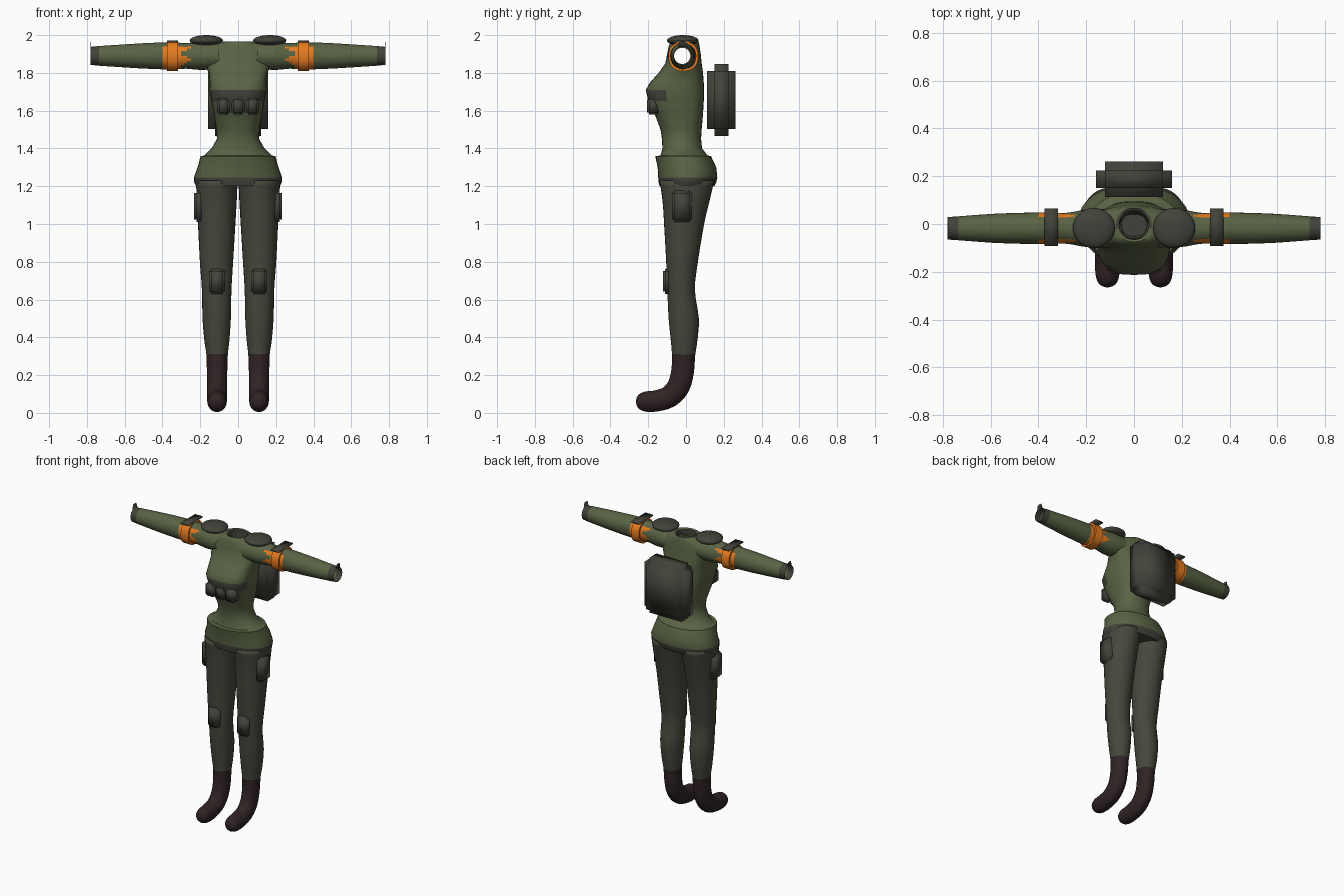
import bpy, bmesh, math
from mathutils import Vector, Matrix

cube = bpy.data.objects.get("Cube")
if cube:
    bpy.data.objects.remove(cube, do_unlink=True)


def material(name, *rgb):
    m = bpy.data.materials.new(name)
    m.use_nodes = True
    m.diffuse_color = (*rgb, 1)
    m.node_tree.nodes["Principled BSDF"].inputs["Base Color"].default_value = (*rgb, 1)
    return m


GREEN = material("jacket green", .1, .125, .058)
PANTS = material("trouser grey green", .06, .063, .044)
BOOT = material("boot brown", .03, .017, .018)
GEAR = material("gear grey", .055, .055, .043)
ORANGE = material("armband orange", .78, .2, .015)
X, Y, Z = Vector((1, 0, 0)), Vector((0, 1, 0)), Vector((0, 0, 1))


def finish(name, bm, mats, rule=None):
    bmesh.ops.recalc_face_normals(bm, faces=bm.faces)
    for f in bm.faces:
        f.smooth = True
        if rule:
            f.material_index = rule(f.calc_center_median())
    me = bpy.data.meshes.new(name)
    bm.to_mesh(me)
    bm.free()
    for m in mats:
        me.materials.append(m)
    ob = bpy.data.objects.new(name, me)
    bpy.context.collection.objects.link(ob)
    return ob


def select(ob):
    bpy.ops.object.select_all(action='DESELECT')
    ob.select_set(True)
    bpy.context.view_layer.objects.active = ob


def loft(name, rings, mats, rule=None, capped=True, sides=32):
    """Skin rings given as (centre, half-axis a, half-axis b, squareness)."""
    bm = bmesh.new()
    loops = []
    for c, a, b, p in rings:
        loop = []
        for i in range(sides):
            t = math.tau * i / sides
            u, v = [math.copysign(abs(w) ** (2 / p), w) for w in (math.cos(t), math.sin(t))]
            loop.append(bm.verts.new(c + a * u + b * v))
        loops.append(loop)
    for lo, hi in zip(loops, loops[1:]):
        for i in range(sides):
            j = (i + 1) % sides
            bm.faces.new((lo[i], lo[j], hi[j], hi[i]))
    if capped:
        bm.faces.new(loops[0])
        bm.faces.new(loops[-1])
    return finish(name, bm, mats, rule)


def spline(pts, steps=3):
    """Smooth curve through rows of numbers."""
    pts = [Vector(p) for p in pts]
    out = []
    for i in range(len(pts) - 1):
        p0, p1, p2 = pts[max(i - 1, 0)], pts[i], pts[i + 1]
        p3 = pts[min(i + 2, len(pts) - 1)]
        for k in range(steps):
            t = k / steps
            out.append(p1 + (p2 - p0) * (t / 2)
                       + (p0 * 2 - p1 * 5 + p2 * 4 - p3) * (t * t / 2)
                       + (p1 * 3 - p0 - p2 * 3 + p3) * (t ** 3 / 2))
    return out + [pts[-1]]


def stepped_box(name, lo, hi, notch, mat=GEAR):
    """Box with notched edges, made of three crossing blocks."""
    lo, hi = Vector(lo), Vector(hi)
    bm = bmesh.new()
    for axis in range(3):
        size = hi - lo - Vector((2, 2, 2)) * notch
        size[axis] += 2 * notch
        bmesh.ops.create_cube(bm, size=1, matrix=Matrix.Translation((lo + hi) / 2)
                              @ Matrix.Diagonal((*size, 1)))
    return finish(name, bm, [mat])


# Jacket body: height, half width, front y, back y
body = [(1.2, .222, -.14, .15), (1.22, .232, -.145, .16), (1.245, .234, -.147, .166),
        (1.3, .214, -.15, .16), (1.36, .198, -.163, .132), (1.362, .178, -.135, .115),
        (1.4, .14, -.125, .085), (1.45, .112, -.127, .08), (1.5, .114, -.135, .083),
        (1.58, .127, -.165, .09), (1.65, .14, -.2, .094), (1.71, .152, -.213, .095),
        (1.75, .15, -.19, .094), (1.8, .155, -.145, .09), (1.85, .18, -.11, .083),
        (1.9, .19, -.1, .078), (1.94, .155, -.092, .072), (1.96, .1, -.082, .068),
        (1.966, .075, -.075, .065), (1.96, .062, -.065, .055), (1.75, .05, -.05, .04)]
rings = [(Vector((0, (f + b) / 2, z)), X * w, Y * (b - f) / 2,
          2.8 if 1.55 < z < 1.83 else 2.1) for z, w, f, b in body]


def jacket_colour(c):
    hem = c.z < 1.245
    chest_strap = 1.65 < c.z < 1.71 and c.y < -.1
    neck_hole = c.z > 1.74 and math.hypot(c.x, c.y) < .069 and c.z < 1.964
    return 1 if hem or chest_strap or neck_hole else 0


jacket = loft("jacket", rings, [GREEN, GEAR], jacket_colour)

# Open the shoulders so the sleeves are hollow right through
bore = loft("sleeve_bore", [(Vector((x, -.02, 1.89)), Y * .043, Z * .043, 2) for x in (-.5, .5)], [GREEN])
bore.hide_render = True
mod = jacket.modifiers.new("bore", 'BOOLEAN')
mod.operation, mod.solver, mod.object = 'DIFFERENCE', 'EXACT', bore
select(jacket)
bpy.ops.object.modifier_apply(modifier=mod.name)
bpy.data.objects.remove(bore, do_unlink=True)
select(jacket)
bpy.ops.object.shade_smooth_by_angle(angle=math.radians(50))

# Sleeve: distance out, half depth, half height
sleeve = [(.1, .08, .07), (.2, .078, .074), (.27, .066, .068), (.32, .064, .07),
          (.4, .066, .071), (.5, .064, .067), (.6, .06, .061), (.735, .05, .052),
          (.765, .048, .049), (.78, .047, .048)]
# Leg: centre x, half width, y, z, half depth
leg = [(.112, .11, .005, 1.23, .145), (.113, .106, 0, 1.12, .124), (.113, .099, -.01, 1, .106),
       (.114, .088, -.021, .8, .084), (.113, .078, -.026, .65, .073), (.113, .075, -.012, .5, .08),
       (.112, .066, -.01, .38, .07), (.111, .057, -.013, .31, .062), (.111, .054, -.018, .22, .06),
       (.111, .053, -.04, .14, .06), (.111, .053, -.09, .085, .058), (.111, .052, -.16, .063, .056),
       (.111, .05, -.21, .06, .054), (.111, .041, -.242, .06, .043), (.111, .024, -.259, .06, .025),
       (.111, .004, -.265, .06, .004)]

for s, side in ((1, "left"), (-1, "right")):
    def sleeve_colour(c):
        d = abs(c.x)
        if d > .735:
            return 1
        # ragged orange patch beside the armband
        ragged = .28 + .03 * math.sin(c.z * 90)
        return 2 if ragged < d < .4 and c.z < 1.94 else 0

    arm = loft(side + "_sleeve", [(Vector((s * x, -.018, 1.89)), Y * d, Z * h, 2)
                                  for x, d, h in spline(sleeve)],
               [GREEN, GEAR, ORANGE], sleeve_colour, capped=False)
    # Pointed tab on the cuff rim
    for v in arm.data.vertices:
        if abs(v.co.x) > .779 and v.co.z > 1.93:
            v.co.z += .03

    # Armband with a flat plate on top
    band = [(.317, .066), (.317, .079), (.375, .079), (.375, .066)]
    ring = loft(side + "_armband", [(Vector((s * x, -.014, 1.888)), Y * r, Z * r, 2.3)
                                    for x, r in band], [ORANGE], capped=False)
    select(ring)
    bpy.ops.object.shade_smooth_by_angle(angle=math.radians(40))
    stepped_box(side + "_armband_plate", (s * .346 - .029, -.092, 1.962),
                (s * .346 + .029, .065, 1.971), 0)

    # Shoulder pad
    bm = bmesh.new()
    bmesh.ops.create_uvsphere(bm, u_segments=32, v_segments=12, radius=1,
                              matrix=Matrix.Translation((s * .168, -.017, 1.971))
                              @ Matrix.Diagonal((.088, .084, .029, 1)))
    finish(side + "_shoulder_pad", bm, [GEAR])

    # Trouser leg running into a boot, with rings square to the path
    path = spline(leg)
    rings = []
    for i, (x, w, y, z, d) in enumerate(path):
        a, b = path[max(i - 1, 0)], path[min(i + 1, len(path) - 1)]
        t = Vector((0, b[2] - a[2], b[3] - a[3])).normalized()
        if z > .35:
            t = -Z
        rings.append((Vector((s * x, y, z)), X * w, X.cross(t) * d, 2))
    loft(side + "_leg_and_boot", rings, [PANTS, BOOT], lambda c: 1 if c.z < .31 else 0)

    # Knee pad and thigh pouch
    stepped_box(side + "_knee_pad", (s * .112 - .042, -.122, .63), (s * .112 + .042, -.08, .762), .012)
    stepped_box(side + "_thigh_pouch", (s * .207 - .026, -.075, 1.01), (s * .207 + .026, .032, 1.178), .013)

# Chest pouches and backpack
for x, name in ((-.076, "right"), (0, "middle"), (.076, "left")):
    stepped_box(name + "_chest_pouch", (x - .034, -.207, 1.58), (x + .034, -.14, 1.668), .01)
stepped_box("backpack", (-.16, .112, 1.465), (.16, .262, 1.847), .038)
